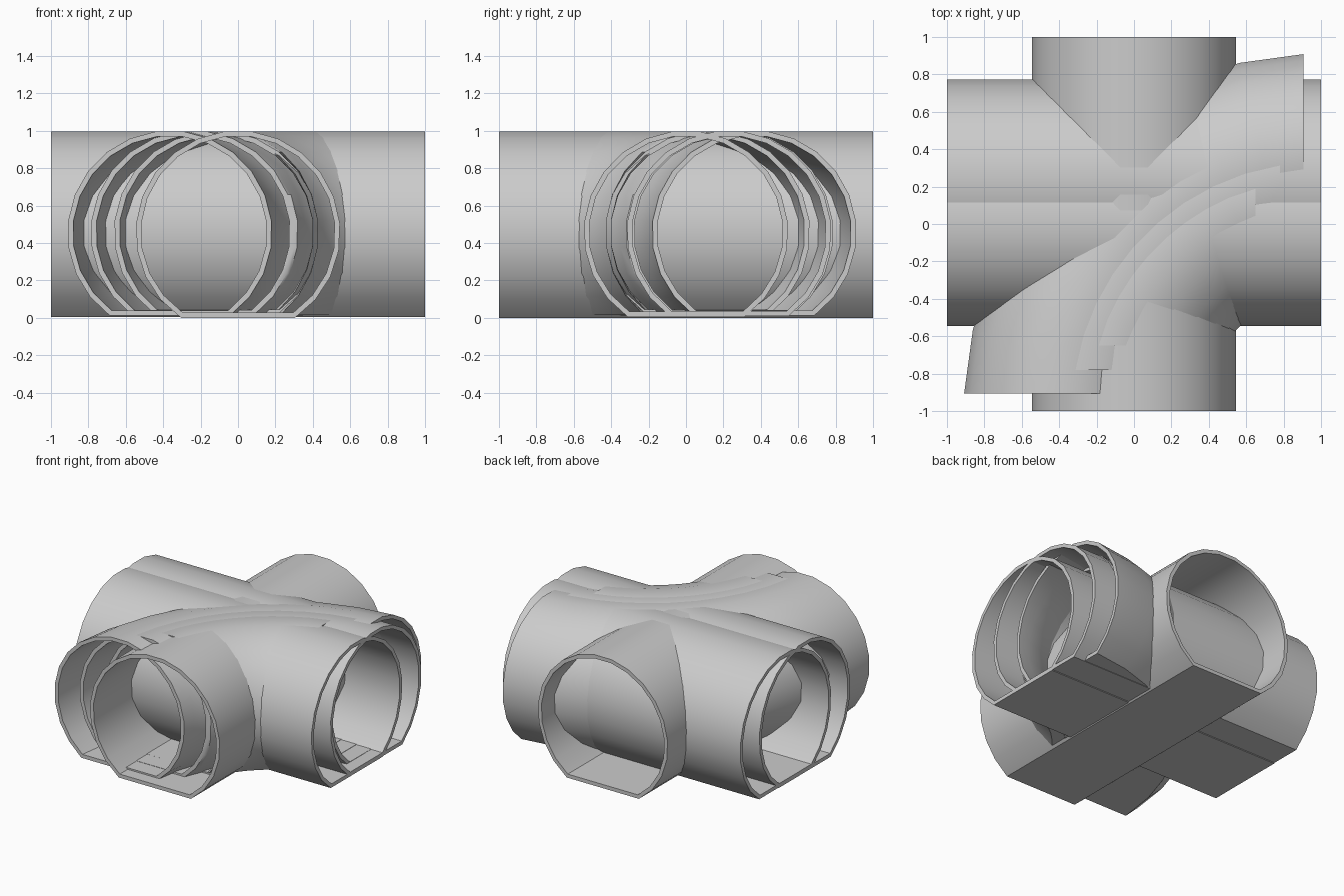
import bpy, bmesh, math
from mathutils import Vector

if "Cube" in bpy.data.objects:
    bpy.data.objects.remove(bpy.data.objects["Cube"])

R, CZ, WALL = 0.547, 0.455, 0.028   # tunnel radius, axis height, wall thickness
SIDES = 19


def profile(r, floor):
    """Round arch with a flat floor, as (sideways, up) points."""
    a0 = math.asin((floor - CZ) / r)
    span = math.pi - 2 * a0
    return [(r * math.cos(a0 + span * i / SIDES), r * math.sin(a0 + span * i / SIDES) + CZ)
            for i in range(SIDES + 1)]


def tunnel(name, stations, floor=0.008):
    """Sweep a hollow section through stations: (centre, sideways direction)."""
    outer, inner = profile(R, floor), profile(R - WALL, floor + WALL)
    n = len(outer)
    bm = bmesh.new()
    rings = []
    for c, side in stations:
        rings.append([[bm.verts.new((c.x + side.x * u, c.y + side.y * u, z)) for u, z in p]
                      for p in (outer, inner)])
    for i in range(n):
        j = (i + 1) % n
        for a, b in zip(rings, rings[1:]):
            for k in (0, 1):
                bm.faces.new((a[k][i], a[k][j], b[k][j], b[k][i]))
        for end in (rings[0], rings[-1]):
            bm.faces.new((end[0][i], end[0][j], end[1][j], end[1][i]))
    bmesh.ops.recalc_face_normals(bm, faces=bm.faces)
    me = bpy.data.meshes.new(name)
    bm.to_mesh(me)
    bm.free()
    ob = bpy.data.objects.new(name, me)
    bpy.context.collection.objects.link(ob)
    bpy.ops.object.select_all(action='DESELECT')
    ob.select_set(True)
    bpy.context.view_layer.objects.active = ob
    bpy.ops.object.shade_smooth_by_angle(angle=math.radians(35))


def arc(radius, rise, steps=9):
    """Quarter bend about (1, -1), its mouths cut square to the axes."""
    a0 = math.asin(rise / radius)
    out = []
    for i in range(steps + 1):
        a = math.pi - a0 - (math.pi / 2 - 2 * a0) * i / steps
        d = Vector((math.cos(a), math.sin(a)))
        side = d
        if i == 0:
            side = Vector((-1, 0))
        elif i == steps:
            side = Vector((0, 1))
        out.append((Vector((1, -1)) + d * radius, side))
    return out


# Straight tunnels
X, Y = Vector((1, 0)), Vector((0, 1))
tunnel("long_tunnel", [(-Y, X), (Y, X)], 0.0)
tunnel("cross_tunnel", [(-X, Y), (X, Y)], 0.006)
off = Y * 0.23
tunnel("offset_cross_tunnel", [(off - X, Y), (off + X, Y)], 0.010)

# Nested curved tunnels joining the front and right mouths
for name, radius, rise, fl in (("outer_bend", 1.368, 0.095, 0.012),
                               ("middle_bend", 1.26, 0.22, 0.014),
                               ("inner_bend", 1.17, 0.35, 0.016)):
    tunnel(name, arc(radius, rise), fl)
